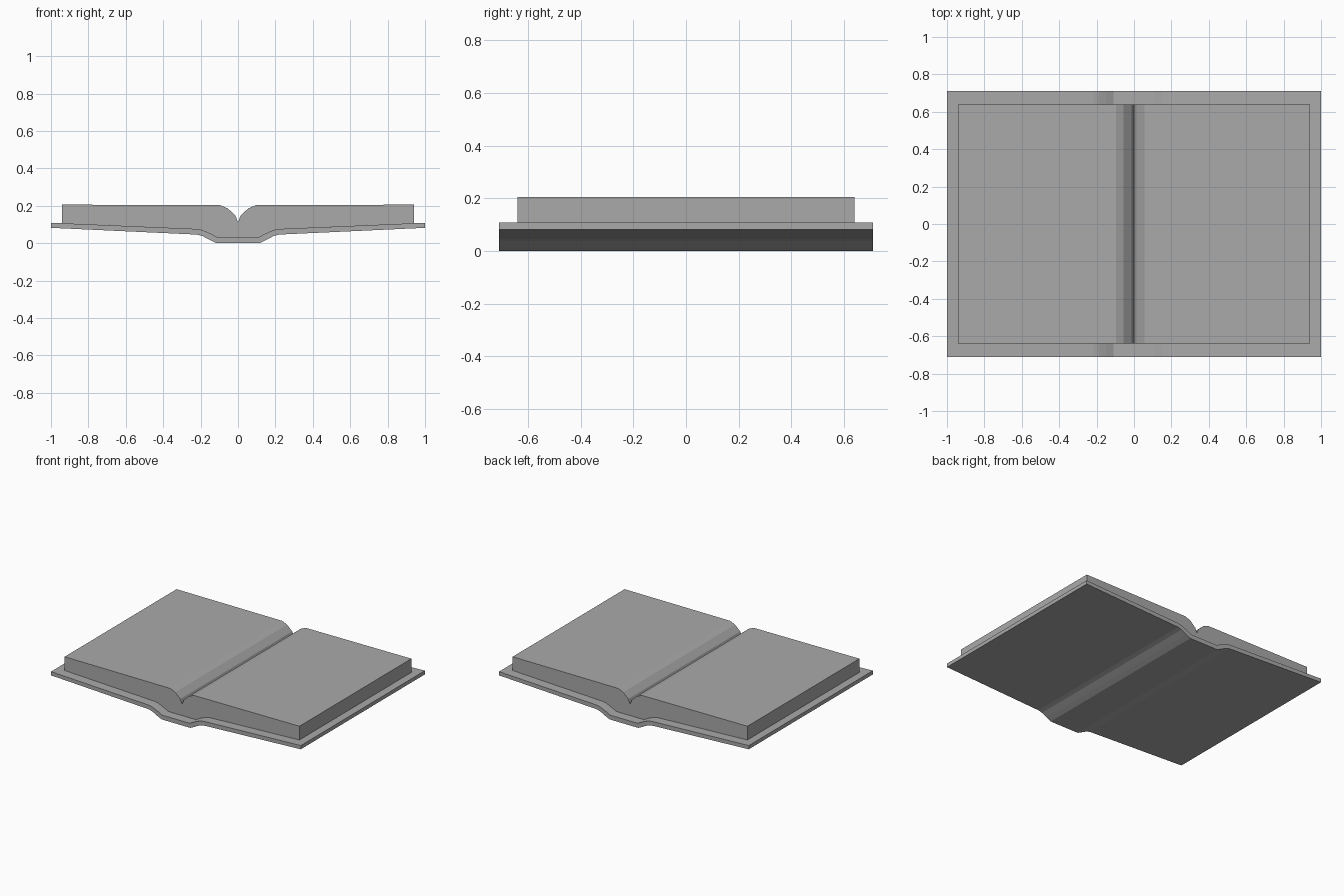
import bpy
import bmesh

cube = bpy.data.objects.get("Cube")
if cube:
    bpy.data.objects.remove(cube, do_unlink=True)

grey = bpy.data.materials.new("plain_grey")
grey.use_nodes = True
colour = (0.4, 0.4, 0.4, 1)
grey.diffuse_color = colour
grey.node_tree.nodes["Principled BSDF"].inputs["Base Color"].default_value = colour


def mirrored(half):
    """Complete a centre-to-edge line with its copy on the other side."""
    left = [(-x, z) for x, z in reversed(half) if x > 0]
    return left + list(half)


def extrude_between(name, upper, lower, half_depth):
    """Solid whose cross-section lies between two mirrored lines."""
    outline = mirrored(lower) + mirrored(upper)[::-1]
    bm = bmesh.new()
    front = bm.faces.new([bm.verts.new((x, -half_depth, z)) for x, z in outline])
    moved = bmesh.ops.extrude_face_region(bm, geom=[front], use_keep_orig=True)
    verts = [v for v in moved["geom"] if isinstance(v, bmesh.types.BMVert)]
    bmesh.ops.translate(bm, verts=verts, vec=(0, 2 * half_depth, 0))
    bmesh.ops.recalc_face_normals(bm, faces=bm.faces)
    mesh = bpy.data.meshes.new(name)
    bm.to_mesh(mesh)
    bm.free()
    mesh.materials.append(grey)
    obj = bpy.data.objects.new(name, mesh)
    bpy.context.collection.objects.link(obj)
    return obj


# Cover: flat spine, sloping hinges and slightly raised boards
cover_bottom = [(0.115, 0), (0.15, 0.017), (0.19, 0.038), (0.22, 0.046), (1, 0.082)]
cover_top = [(0.11, 0.032), (0.15, 0.053), (0.19, 0.07), (0.22, 0.076), (1, 0.109)]
extrude_between("cover", cover_top, cover_bottom, 0.71)

# Page block: rests on the cover, with a rounded gutter in the middle
page_bottom = cover_top[:-1] + [(0.94, 0.1065)]
page_top = [(0, 0.112), (0.014, 0.148), (0.055, 0.186), (0.095, 0.203), (0.94, 0.206)]
extrude_between("pages", page_top, page_bottom, 0.64)
